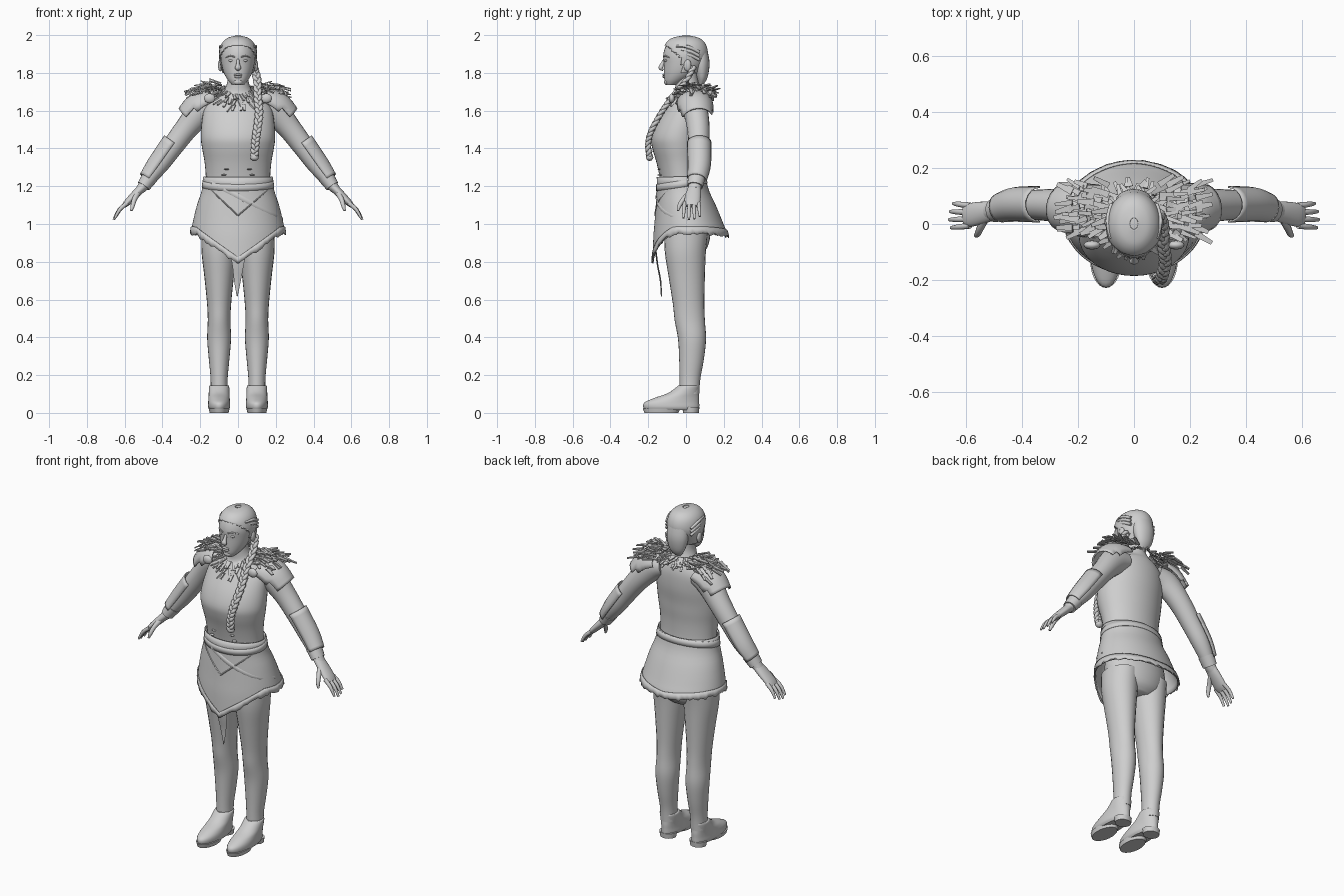
import bpy, bmesh, math, random
from mathutils import Vector, Matrix

random.seed(4)
TAU = math.tau
cube = bpy.data.objects.get("Cube")
if cube:
    bpy.data.objects.remove(cube, do_unlink=True)

grey = bpy.data.materials.new("plain grey")
grey.use_nodes = True
grey.diffuse_color = (0.62, 0.62, 0.62, 1)
grey.node_tree.nodes["Principled BSDF"].inputs["Base Color"].default_value = grey.diffuse_color

def finish(bm, name, thickness=0, angle=50):
    """Turn a bmesh into a shaded object, optionally with a wall thickness."""
    bmesh.ops.recalc_face_normals(bm, faces=bm.faces)
    mesh = bpy.data.meshes.new(name)
    bm.to_mesh(mesh)
    bm.free()
    mesh.materials.append(grey)
    ob = bpy.data.objects.new(name, mesh)
    bpy.context.collection.objects.link(ob)
    if thickness:
        wall = ob.modifiers.new("wall", "SOLIDIFY")
        wall.thickness, wall.offset = thickness, 1
    bpy.ops.object.select_all(action="DESELECT")
    ob.select_set(True)
    bpy.context.view_layer.objects.active = ob
    bpy.ops.object.shade_smooth_by_angle(angle=math.radians(angle))

def smooth(points, steps=4):
    """Catmull-Rom interpolation of tuples of any length."""
    pts = [Vector(p) for p in points]
    out = []
    for i, (p, q) in enumerate(zip(pts, pts[1:])):
        m = (q - pts[max(i - 1, 0)]) / 2
        n = (pts[min(i + 2, len(pts) - 1)] - p) / 2
        for t in (k / steps for k in range(steps)):
            out.append(p + m * t + (3 * (q - p) - 2 * m - n) * t**2 + (2 * (p - q) + m + n) * t**3)
    return out + [pts[-1]]

def tube(name, path, flat=False, sides=20, steps=4, keep=None, thickness=0):
    """Sweep an ellipse along (x, y, z, depth radius, width radius) points."""
    rings = smooth(path, steps)
    bm = bmesh.new()
    loops = []
    for i, ring in enumerate(rings):
        tangent = Vector(rings[min(i + 1, len(rings) - 1)][:3]) - Vector(rings[max(i - 1, 0)][:3])
        tangent = Vector((0, 0, 1)) if flat else tangent.normalized()
        deep = Vector((0, 1, 0))
        deep = (deep - tangent * tangent.dot(deep)).normalized()
        wide = tangent.cross(deep)
        loops.append([bm.verts.new(Vector(ring[:3]) + deep * ring[3] * math.sin(TAU * k / sides)
                                   + wide * ring[4] * math.cos(TAU * k / sides)) for k in range(sides)])
    for low, high in zip(loops, loops[1:]):
        for k in range(sides):
            bm.faces.new((low[k - 1], low[k], high[k], high[k - 1]))
    if keep:
        bmesh.ops.delete(bm, geom=[v for v in bm.verts if not keep(v.co)], context="VERTS")
    else:
        bm.faces.new(loops[0])
        bm.faces.new(loops[-1])
    finish(bm, name, thickness)

def stack(name, x, rings, **options):
    """Horizontal rings given as (height, half width, front, back)."""
    path = [(x, (f + b) / 2, z, (b - f) / 2, w) for z, w, f, b in rings]
    tube(name, path, flat=True, **options)

def ball(name, centre, size, segments=16):
    bm = bmesh.new()
    place = Matrix.Translation(centre) @ Matrix.Diagonal((*size, 1))
    bmesh.ops.create_uvsphere(bm, u_segments=segments, v_segments=segments // 2, radius=1, matrix=place)
    finish(bm, name)

# Torso and neck
stack("torso", 0, [(.95, .18, -.11, .12), (1.1, .18, -.125, .11), (1.22, .17, -.135, .09),
                   (1.32, .176, -.155, .088), (1.4, .19, -.178, .095), (1.46, .197, -.184, .1),
                   (1.54, .192, -.155, .11), (1.62, .175, -.105, .11), (1.67, .13, -.07, .1),
                   (1.7, .08, -.055, .085), (1.75, .057, -.055, .065), (1.8, .055, -.05, .06)], sides=40)

# Head, face and hair
skull = [(1.735, .028, -.105, -.05), (1.76, .052, -.114, 0), (1.8, .075, -.117, .06),
         (1.85, .088, -.118, .09), (1.9, .092, -.12, .106), (1.95, .08, -.103, .095),
         (1.98, .052, -.07, .065), (1.993, .01, -.015, .015)]
stack("head", 0, skull, sides=32)
stack("hair", 0, [(z, w + .004, f - .004, b + .006) for z, w, f, b in skull[2:]], sides=48, steps=8,
      keep=lambda p: p.y > -.03 - 1.1 * max(0, p.z - 1.87), thickness=.004)
tube("hair_bun", [(0, .07, 1.93, .04, .06), (0, .08, 1.85, .045, .066), (0, .085, 1.78, .03, .05),
                  (0, .08, 1.74, .012, .025)])
tube("nose", [(0, -.112, 1.875, .006, .007), (0, -.126, 1.845, .01, .01),
              (0, -.133, 1.826, .012, .017), (0, -.12, 1.815, .005, .008)], sides=12)
ball("upper_lip", (0, -.117, 1.79), (.024, .008, .006))
ball("lower_lip", (0, -.116, 1.779), (.02, .009, .007))
ball("chin", (0, -.102, 1.752), (.025, .014, .016))

# Long braid made of three weaving strands
spine = smooth([(.085, .04, 1.83), (.102, 0, 1.76), (.105, -.075, 1.67), (.112, -.13, 1.59),
                (.102, -.18, 1.5), (.092, -.2, 1.43), (.088, -.195, 1.36)], 10)
for strand in range(3):
    turns = [i * .62 + strand * TAU / 3 for i in range(len(spine))]
    tube("braid_strand", [(p.x + .013 * math.sin(a), p.y + .007 * math.sin(2 * a), p.z, .011, .011)
                          for p, a in zip(spine, turns)], sides=8, steps=1)
ball("braid_tie", (.088, -.195, 1.385), (.018, .018, .012))
tube("braid_tail", [(.088, -.195, 1.38, .012, .014), (.086, -.192, 1.35, .02, .024),
                    (.085, -.19, 1.335, .008, .01)], sides=10)

# Skirt profile: (height, half width, front, back)
flare = smooth([(1.26, .178, -.15, .098), (1.18, .186, -.15, .115), (1.1, .212, -.155, .152),
                (1, .236, -.162, .193), (.93, .245, -.168, .218), (.76, .25, -.172, .225)])

def flare_at(z):
    """Half width, centre and depth radius of the skirt at a height."""
    p, q = next((p, q) for p, q in zip(flare, flare[1:]) if z >= q[0])
    _, w, f, b = p.lerp(q, (p[0] - z) / (p[0] - q[0]))
    return w, (f + b) / 2, (b - f) / 2

def hem(angle):
    across = min(1, abs(math.sin(angle)) / .9)
    return .79 + .16 * across if math.cos(angle) > 0 else .93 + .02 * across

def wrap(name, top, bottom, offset=0, rows=12, columns=96):
    """Band of cloth round the hips between two heights that depend on angle."""
    bm = bmesh.new()
    loops = []
    for a in (TAU * k / columns for k in range(columns)):
        high, low = top(a), bottom(a)
        loops.append([])
        for z in (high + (low - high) * r / rows for r in range(rows + 1)):
            w, y, d = flare_at(z)
            loops[-1].append(bm.verts.new(((w + offset) * math.sin(a), y - (d + offset) * math.cos(a), z)))
    for k in range(columns):
        p, q = loops[k - 1], loops[k]
        for r in range(rows):
            bm.faces.new((p[r], p[r + 1], q[r + 1], q[r]))
    finish(bm, name, .005)

def strip(name, start, end, width):
    """Flat band lying on the front of the skirt between two (x, z) points."""
    path = []
    for i in range(13):
        x, z = Vector(start).lerp(Vector(end), i / 12)
        w, y, d = flare_at(z)
        path.append((x, y - (d + .004) * math.sqrt(max(0, 1 - (x / w) ** 2)), z, .005, width))
    tube(name, path, sides=8, steps=1)

# Skirt, fur hem, belt, crossed sashes and hanging strip
wrap("skirt", lambda a: 1.25, hem)
wrap("fur_hem", lambda a: hem(a) + .035, lambda a: hem(a) - random.uniform(-.008, .012), .006, 2)
wrap("belt", lambda a: 1.23 - .02 * math.cos(a), lambda a: 1.195 - .02 * math.cos(a), .003, 2)
strip("sash", (-.17, 1.24), (.232, 1.02), .014)
strip("right_panel_edge", (-.175, 1.21), (0, 1.045), .004)
strip("left_panel_edge", (0, 1.045), (.17, 1.19), .004)
tube("hanging_strip", [(0, -.16, .86, .004, .045), (0, -.15, .78, .004, .03),
                       (-.003, -.135, .7, .004, .018), (-.004, -.13, .615, .003, .002)], sides=8)
stack("pelvis", 0, [(.84, .1, -.06, .08), (.88, .16, -.1, .115), (.96, .19, -.115, .13),
                    (1.06, .18, -.11, .12)], sides=32)

for s, side in ((1, "left_"), (-1, "right_")):
    # Eye, brow, ear, side plaits and bodice tabs
    ball(side + "eye", (s * .035, -.104, 1.865), (.015, .01, .007))
    tube(side + "brow", [(s * .015, -.117, 1.884, .005, .004), (s * .04, -.108, 1.89, .005, .004),
                         (s * .065, -.086, 1.882, .004, .003)], sides=8)
    ball(side + "ear", (s * .094, .008, 1.84), (.012, .02, .032))
    for z in (1.89, 1.91, 1.93):
        tube(side + "hair_plait", [(s * .08, -.05, z + .01, .008, .007), (s * .094, .01, z + .008, .009, .008),
                                   (s * .08, .07, z - .02, .009, .008)], sides=8)
    for x, z in ((.06, 1.29), (.075, 1.26)):
        ball(side + "tab", (s * x, -.14, z), (.014, .012, .004), 8)

    # Leg and boot
    stack(side + "leg", s * .1, [
        (.95, .093, -.115, .115), (.85, .093, -.112, .105), (.72, .078, -.092, .1), (.58, .064, -.07, .097),
        (.49, .06, -.06, .1), (.39, .063, -.042, .106), (.28, .054, -.036, .094), (.18, .045, -.034, .076),
        (.1, .045, -.034, .07)], sides=24)
    stack(side + "boot", s * .1, [(.015, .05, -.215, .066), (.03, .058, -.226, .07), (.055, .058, -.22, .07),
                                  (.08, .056, -.165, .07), (.105, .055, -.095, .068), (.14, .053, -.046, .07),
                                  (.145, .046, -.04, .062)], sides=28)
    stack(side + "sole", s * .1, [(0, .05, -.22, -.04), (.024, .056, -.228, -.03)], steps=1, sides=28)
    stack(side + "heel", s * .1, [(0, .046, -.015, .068), (.03, .05, -.02, .071)], steps=1)

    # Arm, bracer and cuff
    tube(side + "arm", [(s * .12, .035, 1.625, .07, .06), (s * .19, .05, 1.6, .066, .075),
                        (s * .27, .065, 1.51, .06, .062), (s * .35, .068, 1.405, .054, .056),
                        (s * .42, .066, 1.31, .049, .05), (s * .49, .05, 1.215, .036, .032),
                        (s * .52, .045, 1.18, .032, .024)])
    tube(side + "bracer", [(s * .335, .07, 1.43, .059, .062), (s * .42, .07, 1.31, .056, .058),
                           (s * .475, .058, 1.235, .047, .047)], thickness=.006,
         keep=lambda p: p.z > 1.895 - 1.42 * abs(p.x))
    tube(side + "cuff", [(s * .465, .057, 1.25, .046, .043), (s * .5, .048, 1.2, .042, .036)], steps=1)

    # Hand
    tube(side + "palm", [(s * .495, .047, 1.205, .032, .024), (s * .54, .04, 1.16, .04, .022),
                         (s * .585, .032, 1.115, .042, .018), (s * .605, .03, 1.095, .034, .012)])
    for k, reach in enumerate((.85, 1, 1.05, .95)):
        y = .066 - k * .024
        tube(side + "finger", [(s * .585, y, 1.112, .011, .012),
                               (s * (.585 + .042 * reach), y * 1.12 - .004, 1.112 - .036 * reach, .01, .01),
                               (s * (.585 + .07 * reach), y * 1.2 - .006, 1.112 - .085 * reach, .006, .006)],
             sides=10)
    tube(side + "thumb", [(s * .53, .022, 1.165, .016, .016), (s * .548, -.014, 1.13, .013, .013),
                          (s * .558, -.036, 1.095, .011, .011), (s * .565, -.042, 1.07, .006, .006)], sides=10)

    # Shoulder plate with its clasp
    tube(side + "shoulder_plate", [(s * .13, .045, 1.645, .088, .06), (s * .19, .05, 1.615, .088, .086),
                                   (s * .25, .06, 1.555, .078, .079)], thickness=.008,
         keep=lambda p: p.z > 1.72 - .62 * abs(p.x))
    ball(side + "clasp", (s * .15, -.075, 1.665), (.03, .016, .026))

def spread(amount):
    return random.uniform(-amount, amount)

def feather(bm, root, direction, length, width):
    """Thin plate that narrows away from its root."""
    place = Matrix.Translation(root) @ Vector(direction).to_track_quat("X", "Z").to_matrix().to_4x4()
    plate = bmesh.ops.create_cube(bm, size=1)["verts"]
    for v in plate:
        v.co.y *= width * (.8 - .4 * v.co.x)
        v.co = place @ Vector(((v.co.x + .5) * length, v.co.y, v.co.z * .006))

# Layered feathers on the shoulders
bm = bmesh.new()
for s in (1, -1):
    for row in range(6):
        for across in (k / 7 for k in range(8)):
            x, y = .09 + row * .026, -.025 + .155 * across
            z = 1.735 - .3 * max(0, x - .17) - 4 * (y - .05) ** 2
            feather(bm, (s * x, y + spread(.01), z + spread(.014)),
                    (s, (across - .5) * .8 + spread(.35), .1 - row * .1 + spread(.35)),
                    random.uniform(.045, .07), random.uniform(.016, .026))
finish(bm, "shoulder_feathers", angle=20)

# Ragged collar round the neck
bm = bmesh.new()
for row in range(3):
    for k in range(30):
        a = TAU * k / 30 + spread(.1)
        out, front = .075 + row * .02, max(0, -math.sin(a))
        feather(bm, (out * math.cos(a), .02 + out * math.sin(a) - .01 * front,
                     1.73 - row * .014 - front * (.045 + row * .014)),
                (math.cos(a) + spread(.5), math.sin(a) + spread(.5), -.45 - .5 * front + spread(.3)),
                random.uniform(.03, .05), .018)
finish(bm, "collar_feathers", angle=20)
